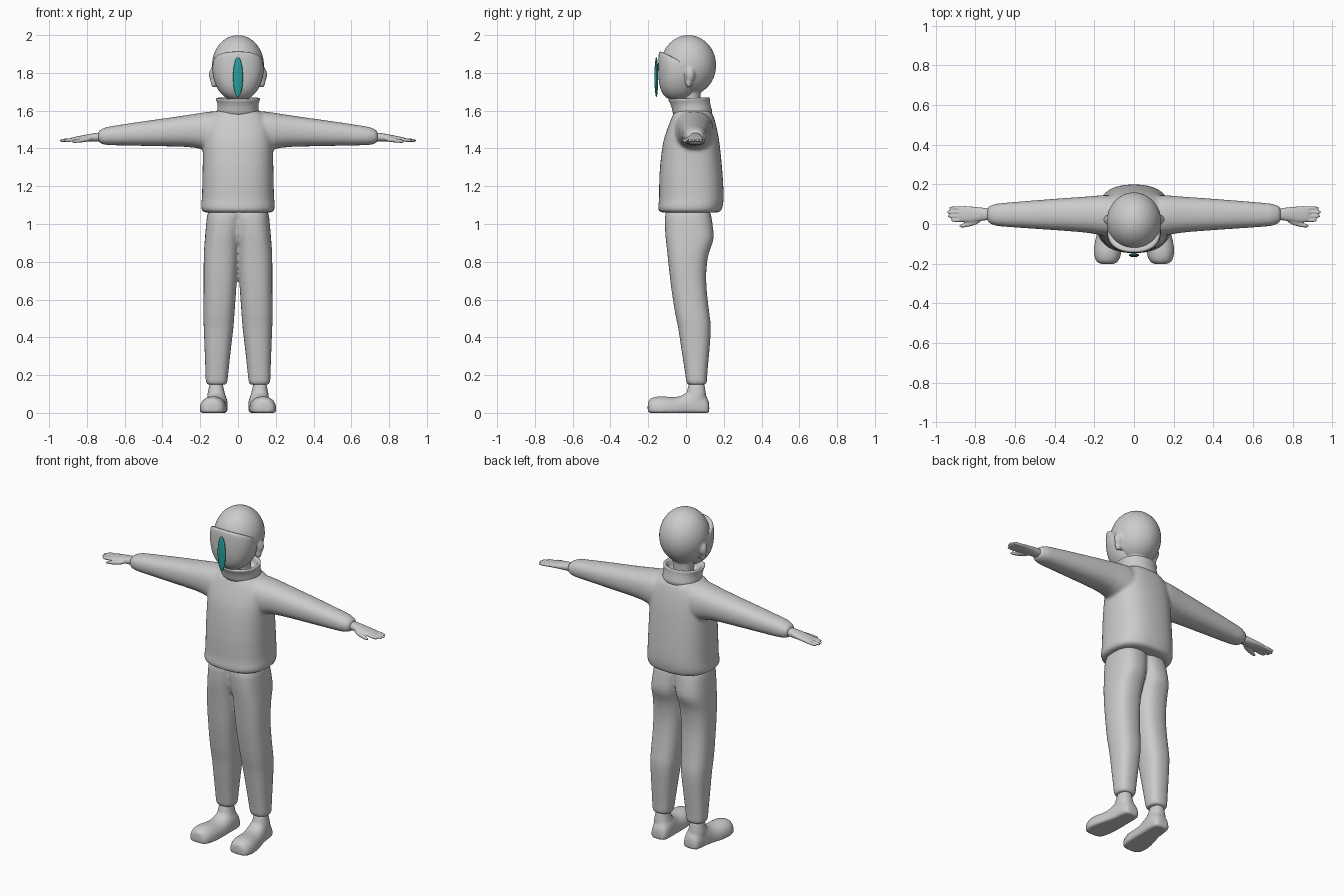
import bpy, bmesh, math
from mathutils import Vector


def loft(bm, axis, rings, s=1, p=2.3, n=24, fn=None):
    """Closed skin over rounded sections (t, u0, u1, v0, v1) placed along an axis."""
    def sgn(c):
        return math.copysign(abs(c) ** (2 / p), c)
    loops = []
    for t, u0, u1, v0, v1 in rings:
        row = []
        for i in range(n):
            a = 2 * math.pi * i / n
            u = (u0 + u1) / 2 + (u1 - u0) / 2 * sgn(math.cos(a))
            v = (v0 + v1) / 2 + (v1 - v0) / 2 * sgn(math.sin(a))
            co = {'x': (t, u, v), 'y': (u, t, v), 'z': (u, v, t)}[axis]
            co = Vector(co)
            if fn:
                co = Vector(fn(co))
            co.x *= s
            row.append(bm.verts.new(co))
        loops.append(row)
    faces = []
    for a, b in zip(loops, loops[1:]):
        for i in range(n):
            j = (i + 1) % n
            faces.append(bm.faces.new((a[i], a[j], b[j], b[i])))
    faces.append(bm.faces.new(loops[0]))
    faces.append(bm.faces.new(loops[-1]))
    bmesh.ops.recalc_face_normals(bm, faces=faces)


def ball(bm, c, r):
    res = bmesh.ops.create_uvsphere(bm, u_segments=32, v_segments=20, radius=1)
    for v in res['verts']:
        v.co = Vector(c) + Vector(v.co[i] * r[i] for i in range(3))


def finish(name, bm, voxel=0, smooth=4, subsurf=1):
    me = bpy.data.meshes.new(name)
    bm.to_mesh(me)
    bm.free()
    ob = bpy.data.objects.new(name, me)
    bpy.context.collection.objects.link(ob)
    if subsurf:
        ob.modifiers.new("Round", 'SUBSURF').levels = subsurf
        ob.modifiers["Round"].render_levels = subsurf
    if voxel:
        m = ob.modifiers.new("Merge", 'REMESH')
        m.mode = 'VOXEL'
        m.voxel_size = voxel
        m.use_smooth_shade = True
        m = ob.modifiers.new("Soften", 'SMOOTH')
        m.factor, m.iterations = 0.5, smooth
    for f in me.polygons:
        f.use_smooth = True
    return ob


# jacket: body with rolled hem, sleeves with cuffs
bm = bmesh.new()
loft(bm, 'z', [
    (1.06, -.175, .175, -.13, .165), (1.063, -.19, .19, -.145, .185),
    (1.085, -.198, .198, -.15, .195), (1.105, -.197, .197, -.147, .197),
    (1.13, -.192, .192, -.143, .203), (1.25, -.19, .19, -.145, .197),
    (1.38, -.187, .187, -.132, .185), (1.46, -.188, .188, -.118, .175),
    (1.53, -.18, .18, -.09, .16), (1.58, -.145, .145, -.07, .145),
    (1.61, -.11, .11, -.055, .125)], p=2.5)
for s in (1, -1):
    loft(bm, 'x', [
        (.05, -.07, .15, 1.36, 1.605), (.15, -.062, .148, 1.38, 1.597),
        (.22, -.045, .14, 1.407, 1.585), (.35, -.035, .132, 1.41, 1.565),
        (.5, -.025, .12, 1.413, 1.545), (.66, -.014, .107, 1.416, 1.52),
        (.7, -.01, .103, 1.418, 1.514), (.715, -.002, .095, 1.422, 1.505),
        (.735, .004, .092, 1.427, 1.498), (.74, .015, .08, 1.44, 1.488)], s)
finish("jacket", bm, .009, 5)

# open stand-up collar: outside, rim, inside
bm = bmesh.new()
loft(bm, 'z', [
    (1.56, -.12, .12, -.07, .15), (1.6, -.11, .11, -.072, .137),
    (1.64, -.108, .108, -.082, .127), (1.658, -.12, .12, -.096, .128),
    (1.668, -.116, .116, -.092, .126), (1.665, -.1, .1, -.076, .11),
    (1.64, -.09, .09, -.06, .107), (1.61, -.085, .085, -.05, .105)], p=2.1,
    fn=lambda c: (c.x, c.y, c.z + .04 * c.y))
finish("collar", bm)

# trousers: two legs joined at the hips
bm = bmesh.new()
for s in (1, -1):
    loft(bm, 'z', [
        (1.09, -.04, .16, -.11, .13), (1.04, -.03, .166, -.114, .135),
        (.95, -.015, .174, -.112, .15), (.9, -.008, .178, -.106, .146),
        (.85, -.004, .182, -.1, .118), (.75, .002, .183, -.09, .106),
        (.65, .009, .182, -.078, .108), (.5, .02, .185, -.055, .128),
        (.46, .022, .182, -.042, .134), (.35, .036, .178, -.028, .127),
        (.2, .052, .172, -.003, .112), (.165, .055, .172, .0, .112),
        (.15, .06, .166, .005, .108), (.148, .075, .15, .02, .095)], s, 2.5)
loft(bm, 'z', [(.88, -.06, .06, -.06, .07), (.93, -.1, .1, -.09, .105),
               (1.09, -.16, .16, -.105, .13)])
finish("trousers", bm, .009, 4)

# shoes with flat soles, and ankles
for s, side in ((1, "left"), (-1, "right")):
    bm = bmesh.new()
    loft(bm, 'y', [
        (-.204, .1, .17, -.01, .06), (-.19, .075, .195, -.04, .08),
        (-.14, .06, .207, -.05, .092), (-.08, .057, .197, -.05, .083),
        (-.03, .055, .182, -.05, .085), (.01, .055, .172, -.05, .115),
        (.05, .053, .167, -.05, .125), (.09, .055, .162, -.05, .11),
        (.115, .062, .155, -.04, .08), (.124, .08, .14, -.01, .05)], s, 2.2,
        fn=lambda c: (c.x, c.y, max(c.z, 0)))
    loft(bm, 'z', [(.04, .06, .17, -.01, .11), (.1, .066, .163, -.002, .108),
                   (.13, .078, .155, .01, .1), (.17, .078, .152, .015, .098)], s)
    finish("shoe_" + side, bm, .008, 3)

# hands: palm, four fingers, thumb
for s, side in ((1, "left"), (-1, "right")):
    bm = bmesh.new()
    loft(bm, 'x', [
        (.7, .022, .076, 1.436, 1.488), (.76, .018, .082, 1.437, 1.482),
        (.81, .008, .088, 1.437, 1.472), (.86, .008, .092, 1.436, 1.462),
        (.89, .012, .09, 1.436, 1.457)], s)
    for y, tip in ((.019, .925), (.04, .942), (.06, .946), (.08, .935)):
        loft(bm, 'x', [(.85, y - .011, y + .011, 1.436, 1.459),
                       (tip - .015, y - .01, y + .01, 1.433, 1.452),
                       (tip, y - .006, y + .006, 1.436, 1.447)], s, n=12)
    loft(bm, 'x', [(.77, .005, .04, 1.438, 1.468), (.82, -.012, .02, 1.432, 1.456),
                   (.865, -.02, .002, 1.428, 1.448),
                   (.882, -.018, -.004, 1.43, 1.443)], s, n=12)
    finish("hand_" + side, bm, .005, 3)

# head: skull, neck, ears
bm = bmesh.new()
ball(bm, (0, .013, 1.84), (.138, .147, .16))
loft(bm, 'z', [(1.55, -.06, .06, -.03, .08), (1.64, -.058, .058, -.03, .075),
               (1.74, -.065, .065, -.03, .078)])
for s in (1, -1):
    ball(bm, (s * .132, .022, 1.79), (.022, .024, .04))
    ball(bm, (s * .125, .015, 1.75), (.02, .018, .03))
finish("head", bm, .008, 3, 0)

# face covering: upper edge slopes from the brow down to the ears
bm = bmesh.new()
loft(bm, 'z', [
    (1.656, -.03, .03, -.075, -.005), (1.663, -.06, .06, -.1, .02),
    (1.69, -.093, .093, -.127, .045), (1.73, -.118, .118, -.142, .06),
    (1.79, -.133, .133, -.148, .065), (1.85, -.138, .138, -.148, .065),
    (1.908, -.132, .132, -.145, .06), (1.917, -.126, .126, -.138, .055),
    (1.918, -.1, .1, -.11, .04)], n=32,
    fn=lambda c: (c.x, c.y, c.z - .5 * (c.y + .14) * max(0, (c.z - 1.74) / .18)))
finish("face_cover", bm)

# teal oval marker in front of the face
bm = bmesh.new()
ball(bm, (0, -.157, 1.778), (.026, .01, .105))
marker = finish("face_oval", bm, subsurf=0)
mat = bpy.data.materials.new("teal")
mat.diffuse_color = (.02, .35, .33, 1)
marker.data.materials.append(mat)
